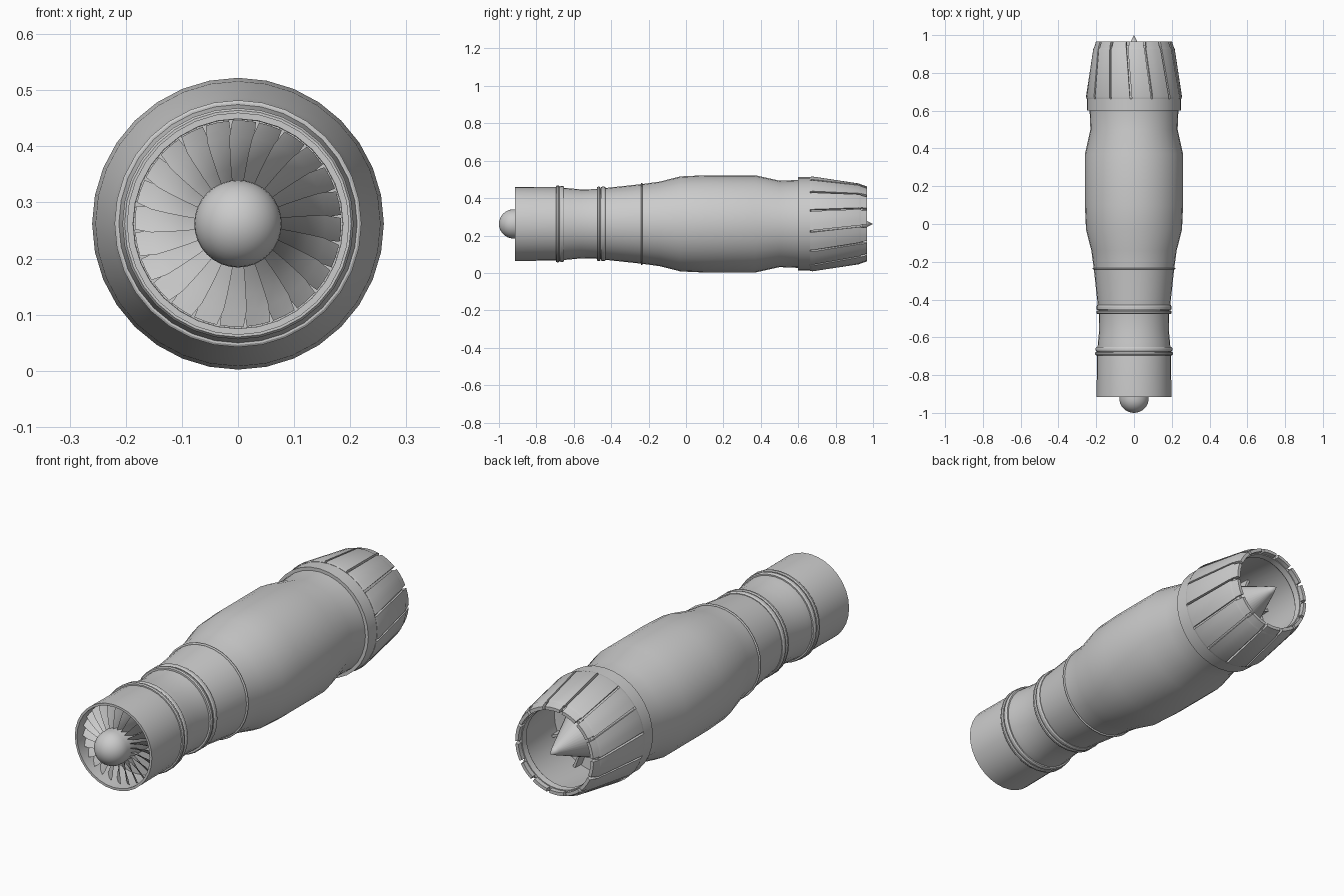
import bpy, bmesh
from math import sin, cos, pi, radians

if "Cube" in bpy.data.objects:
    bpy.data.objects.remove(bpy.data.objects["Cube"])

C = 0.262  # height of the engine axis


def pt(y, r, a):
    return (r * sin(a), y, C + r * cos(a))


def finish(bm, name, angle=30):
    bmesh.ops.remove_doubles(bm, verts=bm.verts, dist=1e-5)
    bmesh.ops.recalc_face_normals(bm, faces=bm.faces)
    me = bpy.data.meshes.new(name)
    bm.to_mesh(me)
    bm.free()
    ob = bpy.data.objects.new(name, me)
    bpy.context.collection.objects.link(ob)
    bpy.ops.object.select_all(action='DESELECT')
    ob.select_set(True)
    bpy.context.view_layer.objects.active = ob
    bpy.ops.object.shade_smooth_by_angle(angle=radians(angle))
    return ob


def lathe(name, profile, segs=32, closed=False):
    """Revolve (y, radius) points about the engine axis."""
    bm = bmesh.new()
    rings = [[bm.verts.new(pt(y, max(r, 1e-6), 2 * pi * i / segs)) for i in range(segs)]
             for y, r in profile]
    if closed:
        rings.append(rings[0])
    for a, b in zip(rings, rings[1:]):
        for i in range(segs):
            j = (i + 1) % segs
            bm.faces.new((a[i], a[j], b[j], b[i]))
    return finish(bm, name)


def sector(bm, loop, a0, a1, skew=0.0, steps=3):
    """Solid wedge: closed (y, radius) loop swept from a0 to a1, leaning along y."""
    y0 = loop[0][0]
    rows = []
    for k in range(steps + 1):
        a = a0 + (a1 - a0) * k / steps
        rows.append([bm.verts.new(pt(y, r, a + skew * (y - y0))) for y, r in loop])
    n = len(loop)
    for p, q in zip(rows, rows[1:]):
        for i in range(n):
            j = (i + 1) % n
            bm.faces.new((p[i], p[j], q[j], q[i]))
    bm.faces.new(rows[0])
    bm.faces.new(rows[-1])


# Casing: intake wall, lip, waist and bulged core
lathe("casing", [
    (-0.75, 0.0), (-0.75, 0.186), (-0.915, 0.187), (-0.915, 0.198), (-0.69, 0.196),
    (-0.62, 0.190), (-0.56, 0.184), (-0.48, 0.186), (-0.43, 0.192), (-0.235, 0.213),
    (-0.14, 0.226), (-0.03, 0.254), (0.10, 0.26), (0.37, 0.26), (0.50, 0.231),
    (0.60, 0.235), (0.62, 0.235)])


# Raised bands around the casing
def band(name, y0, y1, r):
    e = min(0.006, (y1 - y0) * 0.3)
    lathe(name, [(y0, r - 0.03), (y0, r - 0.004), (y0 + e, r), (y1 - e, r),
                 (y1, r - 0.004), (y1, r - 0.03)], closed=True)


band("front_band", -0.695, -0.677, 0.206)
band("front_band_step", -0.675, -0.652, 0.203)
band("middle_band", -0.477, -0.458, 0.199)
band("middle_band_step", -0.455, -0.430, 0.199)
band("rear_band", -0.241, -0.232, 0.220)

# Exhaust collar with inner nozzle wall
lathe("nozzle", [
    (0.60, 0.22), (0.60, 0.250), (0.663, 0.250), (0.668, 0.241), (0.92, 0.206),
    (0.945, 0.196), (0.945, 0.182), (0.915, 0.180), (0.905, 0.188), (0.66, 0.215),
    (0.64, 0.0)])

# Overlapping petals and their stubby tips
PETALS = 14
bm_p, bm_t = bmesh.new(), bmesh.new()
step = 2 * pi / PETALS
for k in range(PETALS):
    a = (k - 0.14) * step
    sector(bm_p, [(0.663, 0.236), (0.663, 0.251), (0.675, 0.254), (0.925, 0.216),
                  (0.935, 0.211), (0.935, 0.196)], a + 0.02, a + step - 0.02, -0.4)
    a -= 0.4 * 0.265
    sector(bm_t, [(0.93, 0.186), (0.93, 0.213), (0.967, 0.201), (0.967, 0.186)],
           a + 0.035, a + step - 0.035)
finish(bm_p, "nozzle_petals")
finish(bm_t, "petal_tips")

# Exhaust cone and its support vanes
lathe("exhaust_cone", [(0.63, 0.0), (0.63, 0.15), (0.66, 0.145), (0.96, 0.02), (1.0, 0.0)])
bm = bmesh.new()
for k in range(8):
    a = (k + 0.5) * pi / 4
    sector(bm, [(0.645, 0.12), (0.645, 0.212), (0.71, 0.208), (0.71, 0.10)],
           a - 0.03, a + 0.03, steps=1)
finish(bm, "exhaust_vanes")

# Domed intake hub
dome = [(-0.922 - 0.078 * cos(t * pi / 16), 0.078 * sin(t * pi / 16)) for t in range(9)]
lathe("intake_hub", dome + [(-0.75, 0.078)])

# Twisted fan blades
BLADES = 24
bm = bmesh.new()
for k in range(BLADES):
    rows = []
    for i in range(5):
        t = i / 4
        r = 0.07 + 0.114 * t
        tip = 0.8 if i == 4 else 1.0
        a = 2 * pi * k / BLADES + 0.06 * t
        w = pi / BLADES * 1.1 * tip
        d = 0.028 - 0.010 * t
        y = -0.875 + 0.015 * t
        rows.append([bm.verts.new(pt(y - d, r, a - w)), bm.verts.new(pt(y - 0.004, r, a)),
                     bm.verts.new(pt(y + d, r, a + w)), bm.verts.new(pt(y + 0.002, r, a))])
    for p, q in zip(rows, rows[1:]):
        for i in range(4):
            j = (i + 1) % 4
            bm.faces.new((p[i], p[j], q[j], q[i]))
    bm.faces.new(rows[0])
    bm.faces.new(rows[-1])
finish(bm, "fan_blades")
